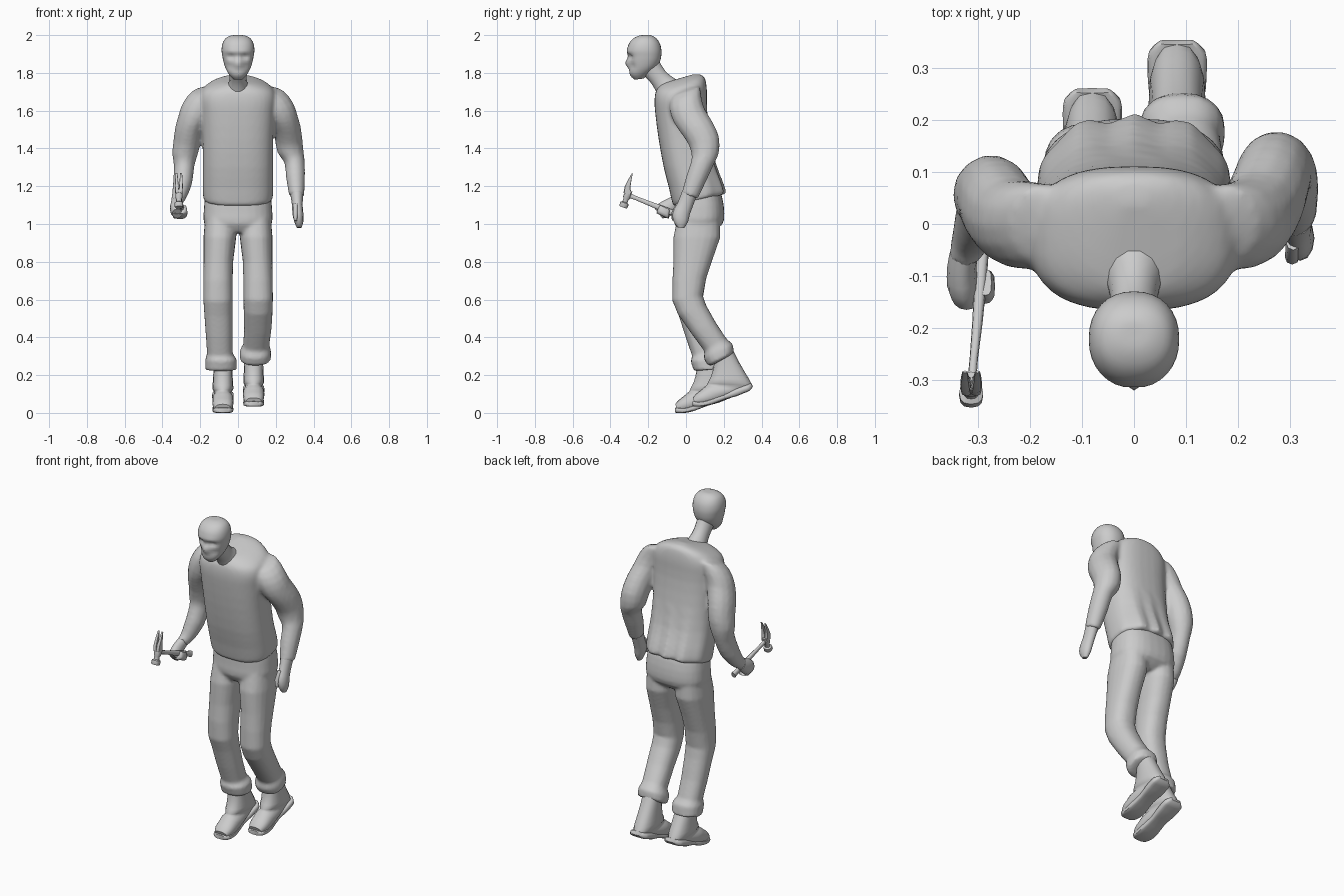
import bpy, bmesh
from math import sin, cos, pi, exp
from mathutils import Vector


def power(v, p):
    return (abs(v) ** (2 / p)) * (1 if v >= 0 else -1)


def smooth_rings(rings, sub):
    """Catmull-Rom interpolation between the given rings."""
    out = []
    for i in range(len(rings) - 1):
        q = [rings[max(0, min(len(rings) - 1, i + k))] for k in (-1, 0, 1, 2)]
        for s in range(sub):
            t = s / sub
            out.append([0.5 * (2 * b + (c - a) * t + (2 * a - 5 * b + 4 * c - d) * t * t
                               + (3 * b - a - 3 * c + d) * t ** 3) for a, b, c, d in zip(*q)])
    return out + [list(rings[-1])]


def loft(name, rings, n=14, p=2.0, sub=1, shape=None, angle=50):
    """Ring = centre x, half width, front point (y, z), back point (y, z)."""
    bm = bmesh.new()
    loops = []
    for cx, rx, ya, za, yb, zb in smooth_rings(rings, sub):
        mid, half = Vector((cx, (ya + yb) / 2, (za + zb) / 2)), Vector((0, (ya - yb) / 2, (za - zb) / 2))
        loop = []
        for k in range(n):
            t = 2 * pi * k / n
            co = mid + Vector((rx * power(cos(t), p), 0, 0)) + half * power(sin(t), p)
            loop.append(bm.verts.new(shape(co) if shape else co))
        loops.append(loop)
    for a, b in zip(loops, loops[1:]):
        for k in range(n):
            bm.faces.new((a[k], a[(k + 1) % n], b[(k + 1) % n], b[k]))
    bm.faces.new(loops[0])
    bm.faces.new(loops[-1])
    bmesh.ops.recalc_face_normals(bm, faces=bm.faces)
    mesh = bpy.data.meshes.new(name)
    bm.to_mesh(mesh)
    bm.free()
    ob = bpy.data.objects.new(name, mesh)
    bpy.context.collection.objects.link(ob)
    bpy.ops.object.select_all(action='DESELECT')
    ob.select_set(True)
    bpy.context.view_layer.objects.active = ob
    bpy.ops.object.shade_smooth_by_angle(angle=angle * pi / 180)
    return ob


def fuse(name, parts, repeat):
    """Join overlapping lofts into one seamless garment."""
    bpy.ops.object.select_all(action='DESELECT')
    for ob in parts:
        ob.select_set(True)
    bpy.context.view_layer.objects.active = parts[0]
    bpy.ops.object.join()
    ob = parts[0]
    ob.name = name
    mod = ob.modifiers.new("fuse", 'REMESH')
    mod.mode, mod.voxel_size, mod.use_smooth_shade = 'VOXEL', 0.01, True
    mod = ob.modifiers.new("soften", 'SMOOTH')
    mod.factor, mod.iterations = 0.5, repeat


def along(cx, rx, y, z, d, r):
    """Ring centred on (y, z), spanning r each way along direction d."""
    return (cx, rx, y - d[0] * r, z - d[1] * r, y + d[0] * r, z + d[1] * r)


# Head with nose, brow and eye sockets
def face(co):
    if co.y < -0.2:
        def bump(x, z, w, h):
            return exp(-((abs(co.x) - x) / w) ** 2 - ((co.z - z) / h) ** 2)
        co.y += 0.018 * bump(0.034, 1.885, 0.02, 0.016) - 0.015 * bump(0, 1.853, 0.018, 0.022)
        co.y += 0.012 * bump(0.045, 1.835, 0.02, 0.02) + 0.006 * bump(0, 1.815, 0.025, 0.008)
        co.y -= 0.005 * bump(0.03, 1.912, 0.03, 0.01)
    return co


loft("head", [
    (0, .024, -.272, 1.764, -.225, 1.77), (0, .048, -.294, 1.785, -.19, 1.80),
    (0, .066, -.305, 1.82, -.155, 1.83), (0, .077, -.306, 1.86, -.138, 1.86),
    (0, .083, -.308, 1.89, -.131, 1.89), (0, .087, -.312, 1.92, -.130, 1.92),
    (0, .082, -.302, 1.955, -.138, 1.955), (0, .066, -.278, 1.983, -.157, 1.983),
    (0, .036, -.245, 1.998, -.182, 1.998), (0, .006, -.215, 2.0, -.205, 2.0)],
    n=32, p=2.2, sub=3, shape=face, angle=80)

loft("neck", [
    (0, .047, -.24, 1.80, -.145, 1.87), (0, .045, -.19, 1.75, -.108, 1.81),
    (0, .052, -.165, 1.71, -.06, 1.772), (0, .075, -.14, 1.66, .0, 1.74)], n=14, sub=2)


# Jumper, with soft folds at the back hem
def folds(co):
    if co.y > 0 and co.z < 1.45:
        co.y += 0.01 * cos(co.x * 62) * (1.45 - co.z) / 0.3 * min(1, co.y / .1)
    return co


body = loft("jumper_body", [
    (0, .172, -.06, 1.095, .192, 1.155),
    (0, .184, -.072, 1.11, .205, 1.17), (0, .187, -.09, 1.19, .187, 1.23),
    (0, .186, -.118, 1.30, .155, 1.32), (0, .187, -.145, 1.45, .127, 1.46),
    (0, .194, -.162, 1.58, .112, 1.60), (0, .20, -.167, 1.645, .111, 1.69),
    (0, .187, -.163, 1.69, .108, 1.735), (0, .148, -.153, 1.715, .100, 1.772),
    (0, .09, -.13, 1.74, .08, 1.79), (0, .03, -.09, 1.755, .04, 1.793)],
    n=36, p=2.6, sub=2, shape=folds)

# Sleeves: same upper arm on both sides, right elbow held further forward
upper = [
    (.12, .03, -.04, 1.71, .05, 1.735), (.17, .070, -.08, 1.675, .075, 1.725),
    (.207, .085, -.088, 1.61, .083, 1.67), (.235, .08, -.067, 1.54, .10, 1.61),
    (.257, .076, -.027, 1.48, .142, 1.54), (.269, .073, .013, 1.42, .176, 1.46),
    (.280, .069, .028, 1.37, .175, 1.375)]
forward = (0, 0, 0, .012, .03, .045, .045)
left = loft("left_arm", upper + [
    (.300, .054, .026, 1.33, .150, 1.32), (.304, .051, .003, 1.26, .114, 1.24),
    (.311, .040, -.025, 1.16, .064, 1.135)], sub=2)
right = loft("right_arm", [(-r[0], r[1], r[2] - f, r[3], r[4] - f, r[5]) for r, f in zip(upper, forward)] + [
    (-.285, .054, -.012, 1.325, .105, 1.285), (-.294, .051, -.04, 1.24, .06, 1.185),
    (-.314, .038, -.064, 1.165, -.005, 1.11), (-.327, .030, -.085, 1.14, -.05, 1.085)], sub=2)
fuse("jumper", [body, left, right], 5)

# Hands: one hanging open, one closed round the handle
loft("left_hand", [
    (.311, .034, -.022, 1.17, .055, 1.145), (.314, .028, -.045, 1.11, .035, 1.09),
    (.317, .029, -.07, 1.06, .02, 1.05), (.322, .024, -.066, 1.015, .01, 1.01),
    (.324, .012, -.045, .982, -.01, .978)], n=12, sub=2)
loft("left_thumb", [
    (.306, .014, -.05, 1.11, -.02, 1.10), (.304, .014, -.078, 1.06, -.05, 1.05),
    (.304, .008, -.075, 1.02, -.06, 1.015)], n=8)
loft("right_hand", [
    (-.326, .028, -.075, 1.145, -.035, 1.09), (-.331, .028, -.105, 1.13, -.06, 1.06),
    (-.329, .03, -.145, 1.108, -.095, 1.035), (-.322, .026, -.165, 1.08, -.125, 1.03)],
    n=12, sub=2)
grip = (.9, -.42)
loft("right_fingers", [along(-.335, .010, -.125, 1.045, grip, .036), along(-.30, .020, -.124, 1.042, grip, .036),
                       along(-.285, .018, -.120, 1.06, grip, .034), along(-.286, .012, -.112, 1.088, grip, .028)],
     n=12, p=3, sub=2)

# Trousers
seat = loft("trouser_seat", [
    (0, .16, -.05, 1.22, .165, 1.22), (0, .175, -.057, 1.14, .192, 1.14),
    (0, .182, -.060, 1.06, .203, 1.06), (0, .178, -.060, 1.0, .194, 1.0),
    (0, .13, -.03, .955, .14, .955)], n=28, p=2.5, sub=2)
thigh = [
    (.092, .080, -.04, 1.06, .18, 1.06), (.096, .087, -.067, .93, .182, .93),
    (.104, .079, -.067, .80, .140, .81), (.106, .078, -.072, .70, .107, .71)]
left = loft("left_trouser_leg", thigh + [
    (.107, .078, -.073, .595, .090, .62), (.107, .077, -.042, .52, .107, .57),
    (.105, .073, .028, .42, .157, .48), (.097, .069, .098, .325, .213, .395),
    (.092, .083, .094, .288, .249, .362), (.092, .083, .115, .25, .253, .32),
    (.090, .060, .135, .25, .235, .305)], n=20, p=2.3)
right = loft("right_trouser_leg", [(-r[0],) + r[1:] for r in thigh] + [
    (-.106, .078, -.068, .59, .090, .61), (-.104, .075, -.037, .51, .10, .545),
    (-.10, .071, -.002, .40, .127, .43), (-.096, .068, .033, .30, .162, .325),
    (-.09, .083, .024, .275, .188, .295), (-.09, .083, .042, .22, .194, .235),
    (-.088, .060, .06, .222, .175, .236)], n=20, p=2.3)
fuse("trousers", [seat, left, right], 3)

# Boots: same shape on both feet, heels lifted
boot = [
    (.05, .15, .29, .245, .34), (.05, .147, .25, .275, .28), (.053, .135, .20, .318, .205),
    (.055, .118, .165, .345, .158), (.045, .112, .150, .345, .130), (.055, .098, .138, .25, .095),
    (.056, .08, .122, .17, .06), (.053, .054, .102, .10, .042), (.040, .036, .08, .052, .038)]
sole = [
    (.034, .345, .158, .354, .138), (.054, .325, .150, .338, .118), (.057, .295, .14, .308, .105),
    (.055, .255, .125, .266, .088),
    (.048, .20, .10, .208, .072), (.055, .13, .075, .135, .044),
    (.055, .085, .062, .088, .034), (.048, .045, .062, .047, .034), (.030, .034, .06, .034, .036)]
for side, cx, dy, dz in (("left", .083, 0, 0), ("right", -.080, -.093, -.034)):
    for part, prof, p in (("boot", boot, 2.4), ("sole", sole, 4)):
        loft(f"{side}_{part}", [(cx, r[0], r[1] + dy, r[2] + dz, r[3] + dy, r[4] + dz)
                                for r in prof], n=16, p=p, sub=2)

# Hammer: handle, striking head and split claw
up = (.37, .93)
loft("hammer_handle", [
    along(-.313, .009, -.318, 1.158, up, .014), along(-.308, .008, -.26, 1.135, up, .011),
    along(-.301, .010, -.19, 1.107, up, .013), along(-.295, .012, -.11, 1.075, up, .016),
    along(-.291, .011, -.065, 1.057, up, .015), along(-.289, .013, -.035, 1.045, up, .018)],
    n=10, p=2.5)
loft("hammer_head", [
    along(-.313, r, -.333 + t * .33, 1.088 + t * .94, (.94, -.33), r)
    for t, r in ((0, .020), (.005, .023), (.025, .023), (.03, .014), (.046, .014),
                 (.055, .019), (.095, .019))], n=12, p=2.5, angle=35)
for s in (-1, 1):
    loft("hammer_claw", [
        (-.313 + s * .009, .010, -.331, 1.165, -.290, 1.155),
        (-.313 + s * .011, .010, -.324, 1.20, -.294, 1.195),
        (-.313 + s * .012, .008, -.306, 1.235, -.289, 1.23),
        (-.313 + s * .012, .005, -.286, 1.270, -.282, 1.268)], n=8, p=4, angle=35)
